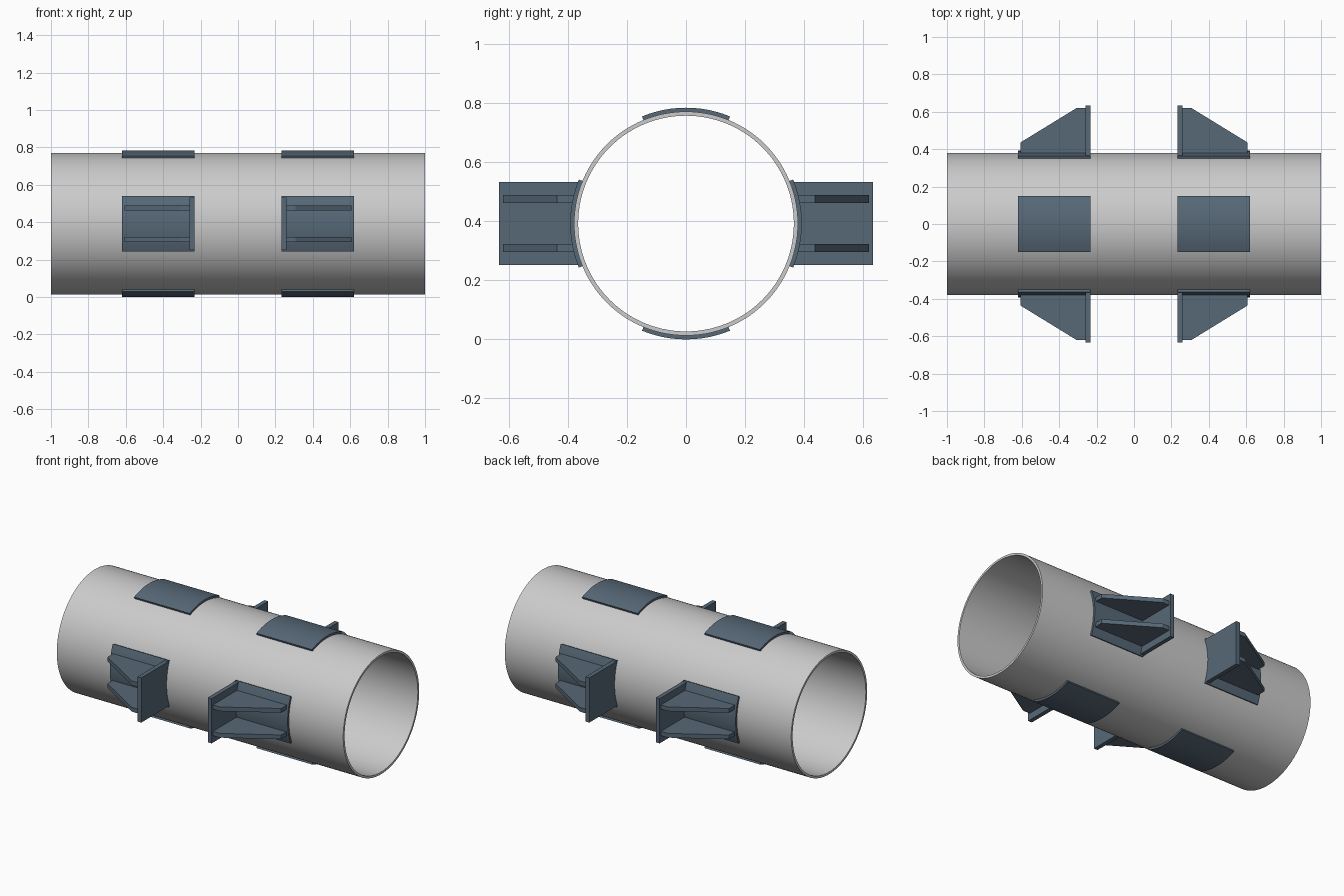
import bpy, bmesh
from math import sin, cos, pi, asin

if "Cube" in bpy.data.objects:
    bpy.data.objects.remove(bpy.data.objects["Cube"])

CZ = 0.392                                   # pipe axis height
R_IN, R_OUT, R_PAD = 0.365, 0.379, 0.392     # bore, pipe surface, pad surface
X0, X1 = 0.233, 0.621                        # pad extent along the pipe
HALF = asin(0.149 / R_PAD)                   # pad half angle

steel = bpy.data.materials.new("blue_grey_steel")
steel.diffuse_color = (0.095, 0.14, 0.185, 1)
steel.use_nodes = True
steel.node_tree.nodes["Principled BSDF"].inputs["Base Color"].default_value = steel.diffuse_color


def finish(bm, name, mat=None):
    bmesh.ops.recalc_face_normals(bm, faces=bm.faces[:])
    me = bpy.data.meshes.new(name)
    bm.to_mesh(me)
    bm.free()
    ob = bpy.data.objects.new(name, me)
    bpy.context.collection.objects.link(ob)
    if mat:
        me.materials.append(mat)
    bpy.ops.object.select_all(action='DESELECT')
    ob.select_set(True)
    bpy.context.view_layer.objects.active = ob
    bpy.ops.object.shade_smooth_by_angle(angle=pi / 6)
    return ob


def prism(name, pts, a, b, place):
    """Extrude a 2D outline from a to b; place(u, v, w) gives the 3D point."""
    bm = bmesh.new()
    lo, hi = [[bm.verts.new(place(u, v, w)) for u, v in pts] for w in (a, b)]
    bm.faces.new(lo)
    bm.faces.new(hi)
    n = len(pts)
    for i in range(n):
        j = (i + 1) % n
        bm.faces.new((lo[i], lo[j], hi[j], hi[i]))
    return finish(bm, name, steel)


def arc(r, mid, half, n=12):
    angs = [mid + half * (2 * i / n - 1) for i in range(n + 1)]
    return [(r * cos(t), r * sin(t)) for t in angs]


# Open pipe with wall thickness
bm = bmesh.new()
N = 112
rings = [[bm.verts.new((x, r * cos(2 * pi * i / N), CZ + r * sin(2 * pi * i / N)))
          for i in range(N)]
         for x, r in ((-1, R_OUT), (1, R_OUT), (1, R_IN), (-1, R_IN))]
for k in range(4):
    p, q = rings[k], rings[(k + 1) % 4]
    for i in range(N):
        j = (i + 1) % N
        bm.faces.new((p[i], p[j], q[j], q[i]))
finish(bm, "pipe")

for sx, end in ((-1, "left"), (1, "right")):
    # Curved saddle pads on four sides
    for k, side in enumerate(("back", "top", "front", "bottom")):
        m = k * pi / 2
        outline = arc(R_PAD, m, HALF) + arc(R_OUT - 0.001, m, HALF)[::-1]
        prism(f"{side}_{end}_pad", outline, X0, X1,
              lambda u, v, w: (sx * w, u, CZ + v))

    for sy, side in ((-1, "front"), (1, "back")):
        # Upright stop plate, cut to the curve of the pad
        h = 0.141
        plate = [(0.633, h), (0.633, -h)] + arc(R_PAD - 0.003, 0, asin(h / (R_PAD - 0.003)))
        prism(f"{side}_{end}_stop_plate", plate, X0 - 0.001, 0.259,
              lambda u, v, w: (sx * w, sy * u, CZ + v))

        # Pair of tapered gusset ribs
        rib = [(0.257, 0.375), (0.257, 0.62), (0.307, 0.62), (0.607, 0.436), (0.607, 0.375)]
        for sz, level in ((-1, "lower"), (1, "upper")):
            prism(f"{side}_{end}_{level}_rib", rib, 0.070, 0.097,
                  lambda u, v, w: (sx * u, sy * v, CZ + sz * w))
